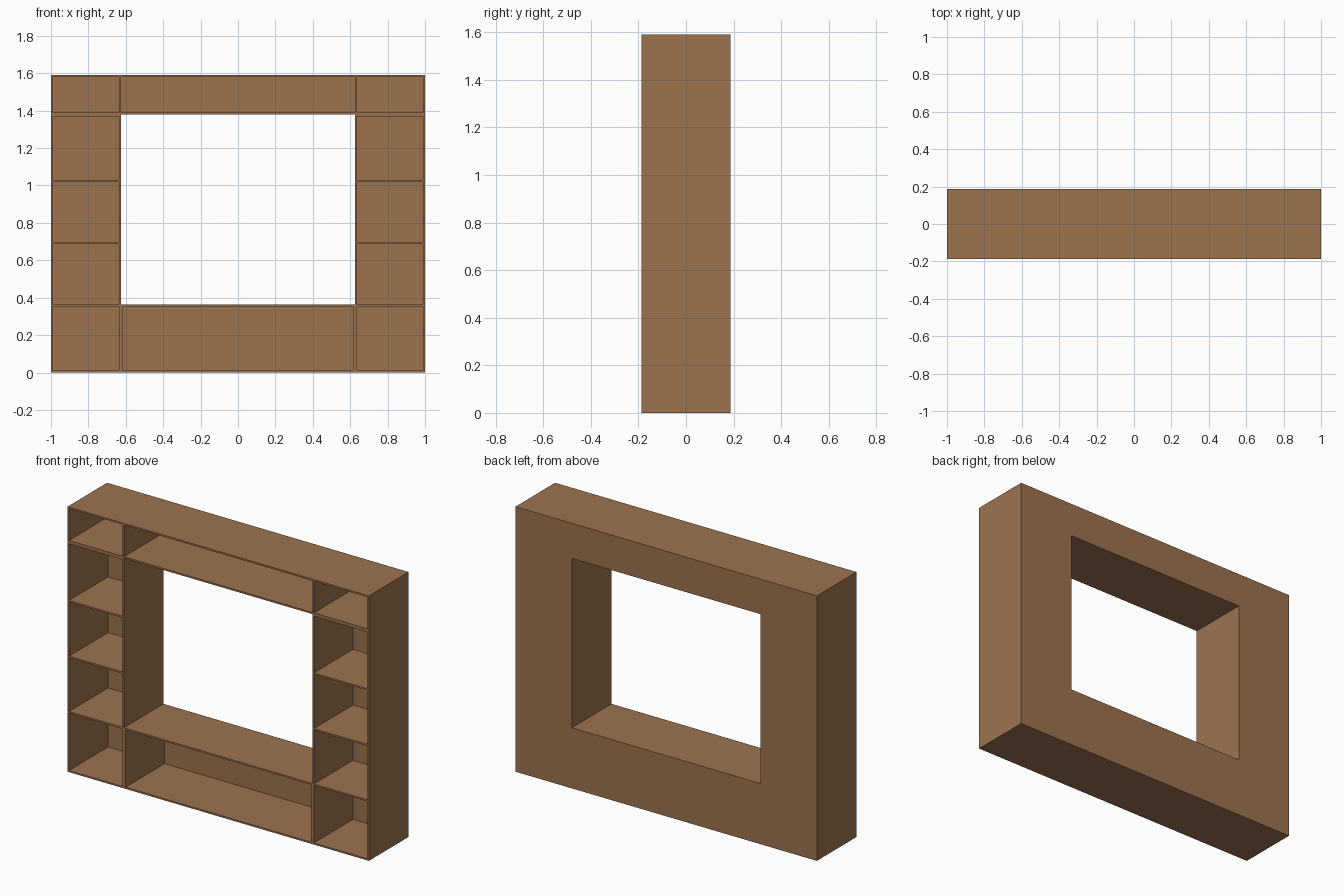
import bpy, bmesh
from mathutils import Matrix

if "Cube" in bpy.data.objects:
    bpy.data.objects.remove(bpy.data.objects["Cube"])

T = 0.01              # board thickness
D = 0.1875            # half depth
H = 1.59              # total height
BACK = 0.005          # back panel thickness
OPEN_X = 0.63         # half width of the central opening
Z_LOW, Z_HIGH = 0.364, 1.38

wood = bpy.data.materials.new("warm brown wood")
wood.diffuse_color = (0.335, 0.172, 0.078, 1)
wood.use_nodes = True
wood.node_tree.nodes["Principled BSDF"].inputs["Base Color"].default_value = wood.diffuse_color


def boxes(name, items):
    """One mesh made of separate boxes given as (x0, x1, y0, y1, z0, z1)."""
    bm = bmesh.new()
    for x0, x1, y0, y1, z0, z1 in items:
        m = Matrix.Translation(((x0 + x1) / 2, (y0 + y1) / 2, (z0 + z1) / 2))
        m = m @ Matrix.Diagonal((x1 - x0, y1 - y0, z1 - z0, 1))
        bmesh.ops.create_cube(bm, size=1, matrix=m)
    me = bpy.data.meshes.new(name)
    bm.to_mesh(me)
    bm.free()
    me.materials.append(wood)
    ob = bpy.data.objects.new(name, me)
    bpy.context.collection.objects.link(ob)
    return ob


# Outer block of the wall unit
unit = boxes("shelving_wall_unit", [(-1, 1, -D, D, 0, H)])

# Central opening, cut right through
cuts = [(-OPEN_X + 0.004, OPEN_X - 0.004, -D - 0.1, D + 0.1, Z_LOW, Z_HIGH)]


def cell(x0, x1, z0, z1):
    cuts.append((x0, x1, -D - 0.1, D - BACK, z0, z1))


# Compartments of both side columns, bottom to top
rows = [(T, 0.354), (0.364, 0.686), (0.696, 1.02), (1.03, 1.37), (1.39, H - T)]
for z0, z1 in rows:
    cell(-1 + T, -0.635, z0, z1)
    cell(0.635, 1 - T, z0, z1)

# Long compartments below and above the opening
cell(-0.615, 0.615, T, Z_LOW - T)
cell(-0.625, 0.625, 1.39, H - T)

# Hollow out the block, then drop the cutter
cutter = boxes("compartment_cutter", cuts)
cutter.hide_render = True
mod = unit.modifiers.new("hollow", 'BOOLEAN')
mod.operation = 'DIFFERENCE'
mod.solver = 'EXACT'
mod.object = cutter
dg = bpy.context.evaluated_depsgraph_get()
mesh = bpy.data.meshes.new_from_object(unit.evaluated_get(dg))
unit.modifiers.clear()
unit.data = mesh
bpy.data.objects.remove(cutter)
